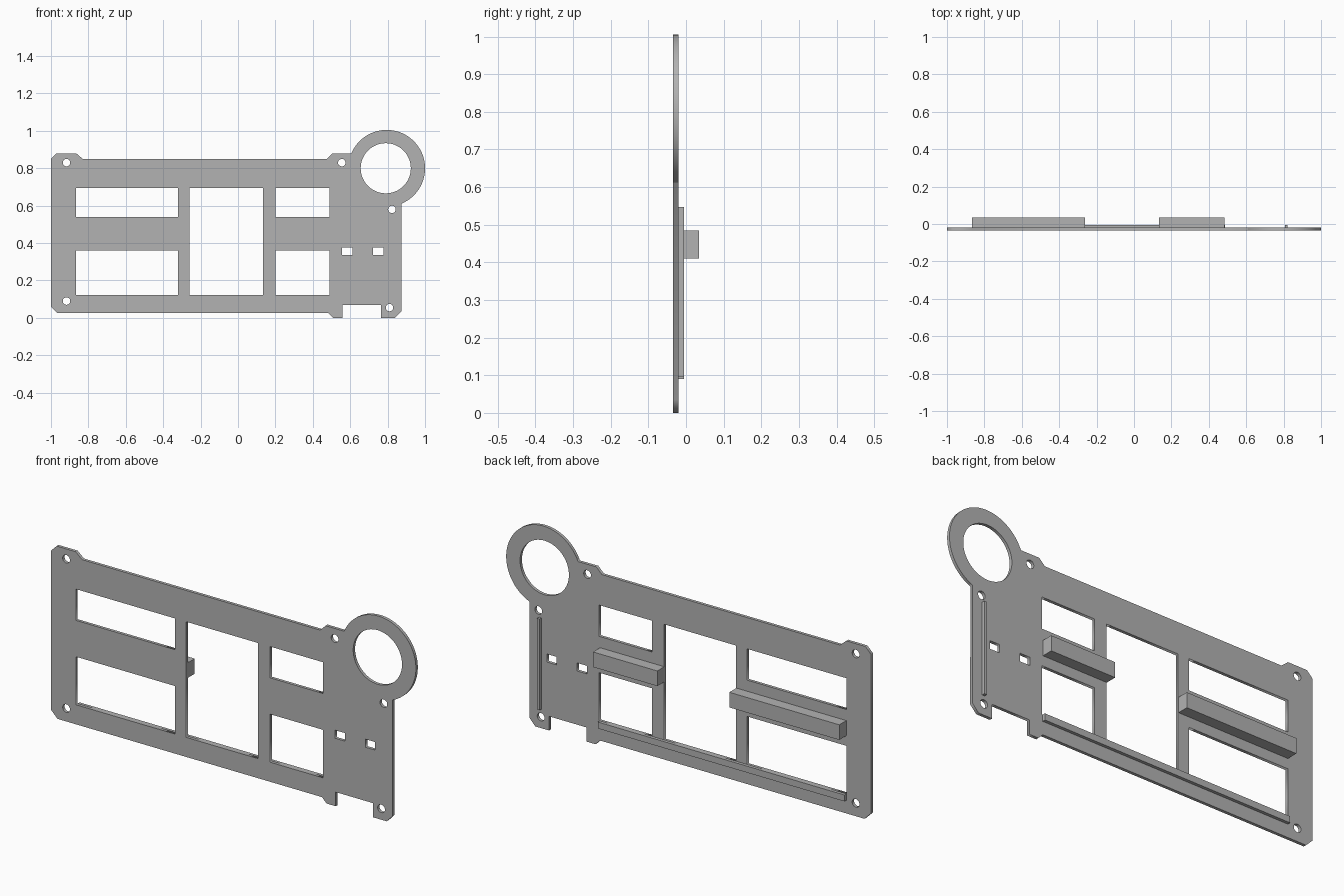
import bpy, bmesh
from math import sin, cos, pi, atan2
from mathutils import Matrix

cube = bpy.data.objects.get("Cube")
if cube:
    bpy.data.objects.remove(cube, do_unlink=True)

grey = bpy.data.materials.new("plain grey")
grey.use_nodes = True
colour = (0.45, 0.45, 0.45, 1)
grey.diffuse_color = colour
grey.node_tree.nodes["Principled BSDF"].inputs["Base Color"].default_value = colour

FRONT, BACK = -0.035, -0.02   # plate faces along y


def arc(cx, cz, r, a0, a1, n):
    return [(cx + r * cos(a0 + (a1 - a0) * i / n),
             cz + r * sin(a0 + (a1 - a0) * i / n)) for i in range(n + 1)]


def circle(cx, cz, r, n):
    return arc(cx, cz, r, 0, 2 * pi, n)[:-1]


def rect(x0, x1, z0, z1):
    return [(x0, z0), (x1, z0), (x1, z1), (x0, z1)]


def finish(name, bm):
    bmesh.ops.recalc_face_normals(bm, faces=bm.faces)
    mesh = bpy.data.meshes.new(name)
    bm.to_mesh(mesh)
    bm.free()
    mesh.materials.append(grey)
    obj = bpy.data.objects.new(name, mesh)
    bpy.context.collection.objects.link(obj)
    return obj


def cut_plate(name, loops, y0, y1):
    """Flat sheet in the xz plane: first loop is the outline, the rest are holes."""
    curve = bpy.data.curves.new(name + "_profile", "CURVE")
    curve.dimensions = "2D"
    curve.fill_mode = "BOTH"
    curve.extrude = (y1 - y0) / 2
    for loop in loops:
        spline = curve.splines.new("POLY")
        spline.points.add(len(loop) - 1)
        for point, (x, z) in zip(spline.points, loop):
            point.co = (x, z, 0, 1)
        spline.use_cyclic_u = True
    helper = bpy.data.objects.new(name + "_profile", curve)
    bpy.context.collection.objects.link(helper)
    flat = bpy.data.meshes.new_from_object(helper)
    bpy.data.objects.remove(helper, do_unlink=True)
    bm = bmesh.new()
    bm.from_mesh(flat)
    bpy.data.meshes.remove(flat)
    bmesh.ops.remove_doubles(bm, verts=bm.verts, dist=1e-4)
    bm.transform(Matrix.Translation((0, (y0 + y1) / 2, 0)) @ Matrix.Rotation(pi / 2, 4, "X"))
    return finish(name, bm)


def box(name, x0, x1, y0, y1, z0, z1):
    bm = bmesh.new()
    bmesh.ops.create_cube(bm, size=1)
    bm.transform(Matrix.Translation(((x0 + x1) / 2, (y0 + y1) / 2, (z0 + z1) / 2))
                 @ Matrix.Diagonal((x1 - x0, y1 - y0, z1 - z0, 1)))
    return finish(name, bm)


# Panel outline with corner tabs, bottom notch and round eye at the upper corner
EYE_X, EYE_Z, EYE_R = 0.795, 0.80, 0.205
RIGHT = 0.873
start = atan2(0.61 - EYE_Z, RIGHT - EYE_X)
end = atan2(0.88 - EYE_Z, 0.605 - EYE_X)
outline = [(-1, 0.06), (-0.965, 0.025), (0.485, 0.025), (0.51, 0), (0.56, 0),
           (0.56, 0.07), (0.765, 0.07), (0.765, 0), (0.84, 0), (RIGHT, 0.035)]
outline += arc(EYE_X, EYE_Z, EYE_R, start, end, 64)
outline += [(0.505, 0.88), (0.475, 0.85), (-0.83, 0.85), (-0.865, 0.88),
            (-0.97, 0.88), (-1, 0.85)]

# Openings: eye, windows, slots, screw holes
LOW, HIGH = (0.122, 0.36), (0.54, 0.695)
openings = [circle(0.79, EYE_Z, 0.134, 64), rect(-0.26, 0.135, LOW[0], HIGH[1])]
for x0, x1 in ((-0.865, -0.32), (0.2, 0.49)):
    openings += [rect(x0, x1, *LOW), rect(x0, x1, *HIGH)]
for x in (0.557, 0.723):
    openings.append(rect(x, x + 0.054, 0.336, 0.376))
for x, z in ((-0.917, 0.83), (0.555, 0.83), (0.823, 0.58), (0.81, 0.055), (-0.917, 0.09)):
    openings.append(circle(x, z, 0.02, 24))

cut_plate("panel", [outline] + openings, FRONT, BACK)

# Raised strips and bars on the back
box("bottom_rib", -0.865, 0.487, BACK, -0.005, 0.09, 0.122)
box("side_rib", 0.806, 0.82, BACK, -0.005, 0.095, 0.547)
box("right_bar", -0.865, -0.262, BACK, 0.035, 0.41, 0.485)
box("left_bar", 0.133, 0.485, BACK, 0.035, 0.41, 0.485)
